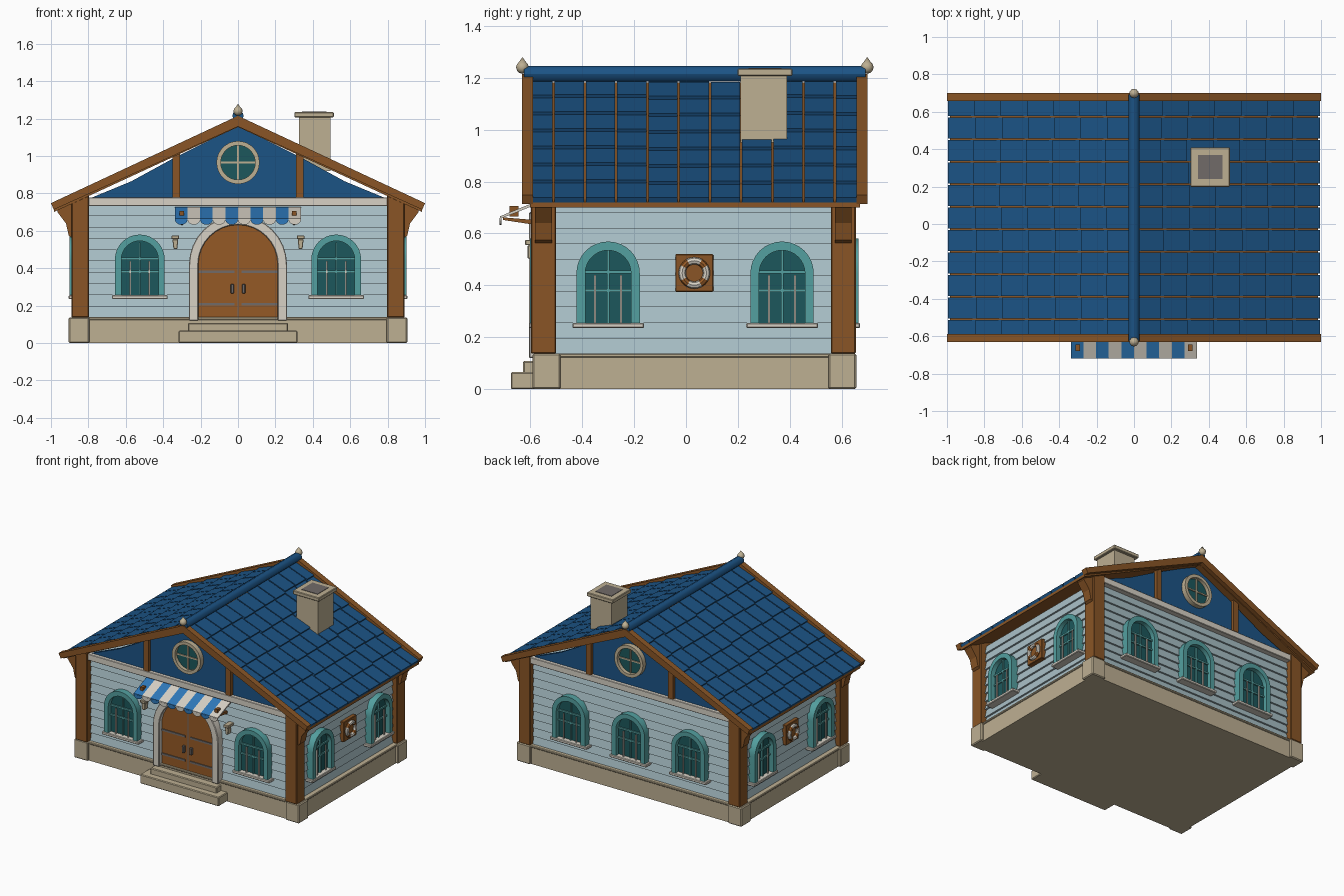
import bpy, bmesh, random
from math import sin, cos, pi, atan2
from mathutils import Matrix, Vector

random.seed(4)
if "Cube" in bpy.data.objects:
    bpy.data.objects.remove(bpy.data.objects["Cube"], do_unlink=True)


def material(name, r, g, b):
    m = bpy.data.materials.new(name)
    m.use_nodes = True
    col = [(c / 255) ** 2.2 for c in (r, g, b)] + [1]
    m.diffuse_color = col
    m.node_tree.nodes["Principled BSDF"].inputs["Base Color"].default_value = col
    return m


ROOF = material("roof blue", 33, 84, 132)
STRIPE = material("awning blue", 50, 120, 185)
WOOD = material("brown wood", 136, 86, 42)
DOOR = material("door wood", 148, 90, 42)
WALL = material("pale blue siding", 168, 191, 198)
TEAL = material("teal frame", 84, 158, 158)
GLASS = material("dark glass", 34, 88, 92)
STONE = material("sandstone", 188, 174, 145)
TRIM = material("off white trim", 214, 208, 196)
METAL = material("grey metal", 112, 106, 104)


def finish(name, bm, mat, m, bevel=0):
    bmesh.ops.recalc_face_normals(bm, faces=bm.faces)
    me = bpy.data.meshes.new(name)
    bm.to_mesh(me)
    bm.free()
    me.transform(m)
    me.materials.append(mat)
    ob = bpy.data.objects.new(name, me)
    bpy.context.scene.collection.objects.link(ob)
    if bevel:
        b = ob.modifiers.new("soft edges", 'BEVEL')
        b.width, b.segments = bevel, 1
    return ob


I = Matrix.Identity(4)


def prisms(name, parts, mat, m=I, bevel=0):
    """Each part is an XZ outline pushed from y0 to y1."""
    bm = bmesh.new()
    for pts, y0, y1 in parts:
        a = [bm.verts.new((x, y0, z)) for x, z in pts]
        b = [bm.verts.new((x, y1, z)) for x, z in pts]
        bm.faces.new(a)
        bm.faces.new(b)
        for i in range(len(a)):
            j = (i + 1) % len(a)
            bm.faces.new((a[i], a[j], b[j], b[i]))
    return finish(name, bm, mat, m, bevel)


def rect(x0, x1, z0, z1):
    return [(x0, z0), (x1, z0), (x1, z1), (x0, z1)]


def box(name, x, y, z, mat, m=I, bevel=0):
    return prisms(name, [(rect(*x, *z), *y)], mat, m, bevel)


def arc(r, cz, a0, a1, n=16):
    return [(r * cos(a0 + (a1 - a0) * i / n), cz + r * sin(a0 + (a1 - a0) * i / n)) for i in range(n + 1)]


def arch(hw, z0, spring):
    return [(hw, z0)] + arc(hw, spring, 0, pi) + [(-hw, z0)]


def arch_band(outer, inner, z0, spring):
    return arch(outer, z0, spring) + arch(inner, z0, spring)[::-1]


def side(x, y, turn):
    return Matrix.Translation((x, y, 0)) @ Matrix.Rotation(turn, 4, 'Z')


def at(m, x, z=0):
    return m @ Matrix.Translation((x, 0, z))


# Wall frames: local x runs along the wall, local -y points outward
FRONT, BACK = side(0, -.555, 0), side(0, .62, pi)
RIGHT, LEFT = side(.855, .032, pi / 2), side(-.855, .032, -pi / 2)

# Stone base, corner blocks and steps
box("base", (-.885, .885), (-.575, .64), (0, .125), STONE)
box("base_ledge", (-.893, .893), (-.583, .648), (.122, .138), STONE, bevel=.004)
for sx in (-1, 1):
    for y0 in (-.592, .548):
        box("base_corner", sorted((sx * .795, sx * .905)), (y0, y0 + .108), (0, .137), STONE, bevel=.006)
box("lower_step", (-.317, .317), (-.675, -.57), (0, .066), STONE, bevel=.005)
box("upper_step", (-.267, .267), (-.628, -.56), (.06, .108), STONE, bevel=.005)

# Overlapping wall boards
bm = bmesh.new()
for i in range(10):
    c = bmesh.ops.create_cube(bm, size=2)["verts"]
    for v in c:
        d = 0 if v.co.z < 0 else .013
        v.co = (v.co.x * (.858 - d), .032 + v.co.y * (.59 - d), .135 + .0605 * (i + (v.co.z > 0)))
finish("wall_boards", bm, WALL, I)

# Corner posts and eave brackets
for sx in (-1, 1):
    for y0 in (-.597, .558):
        post = [(.797, .137), (.89, .137), (.89, .748), (.797, .79)]
        prisms("corner_post", [([(sx * x, z) for x, z in post], y0, y0 + .096)], WOOD, bevel=.004)
        brace = [(.885, .56), (.905, .575), (.92, .64), (.965, .70), (.965, .72), (.885, .755)]
        prisms("eave_bracket", [([(sx * x, z) for x, z in brace], y0 + .016, y0 + .08)], WOOD)


def window(m, w=.133):
    z0, sp = .25, .447
    prisms("window_frame", [(arch_band(w, w - .034, z0, sp), -.045, .02)], TEAL, m)
    prisms("window_glass", [(arch(w - .03, z0, sp), -.012, .01)], GLASS, m)
    prisms("window_bars", [(rect(-.005, .005, z0, sp + .09), -.022, -.01),
                           (rect(.034 - w, w - .034, .375, .387), -.022, -.01),
                           (rect(.034 - w, w - .034, .445, .457), -.022, -.01)], TEAL, m)
    prisms("window_rails", [(rect(x - .004, x + .004, z0, .44), -.03, -.022) for x in (-.05, .05)], TRIM, m)
    box("window_sill", (-w - .016, w + .016), (-.05, .02), (.235, .256), TRIM, m, .004)


for x in (-.525, .525):
    window(at(FRONT, x))
for x in (-.48, 0, .48):
    window(at(BACK, x))
for m, s in ((RIGHT, 1), (LEFT, -1)):
    for y in (-.332, .338):
        window(at(m, s * y), .122)
    # Life ring on its board
    p = at(m, 0, .448)
    box("ring_board", (-.073, .073), (-.025, .02), (-.073, .073), WOOD, p, .003)
    bpy.ops.mesh.primitive_torus_add(major_radius=.047, minor_radius=.014, major_segments=24, minor_segments=8)
    ring = bpy.context.object
    ring.name = "life_ring"
    ring.data.transform(p @ Matrix.Translation((0, -.032, 0)) @ Matrix.Rotation(pi / 2, 4, 'X'))
    ring.data.materials.append(TRIM)
    ring.data.materials.append(DOOR)
    for f in ring.data.polygons:
        c = p.inverted() @ f.center
        f.material_index = int(cos(4 * atan2(c.z, c.x)) < -.2)

# Gables with band, studs and round window
for m in (FRONT, BACK):
    half = [(.8, .77), (.57, .865), (.35, .985)]
    prisms("gable", [(half + [(0, 1.16)] + [(-x, z) for x, z in half[::-1]], -.005, .02)], ROOF, m)
    box("gable_band", (-.8, .8), (-.03, .02), (.732, .778), TRIM, m, .003)
    prisms("gable_studs", [(rect(x - .02, x + .02, .778, 1.015), -.03, .01) for x in (-.33, .33)], WOOD, m)
    c = .965
    prisms("round_window_ring", [(arc(.115, c, a, a + pi) + arc(.092, c, a, a + pi)[::-1], -.04, .01)
                                 for a in (0, pi)], STONE, m)
    prisms("round_window_glass", [(arc(.095, c, 0, 2 * pi, 32)[:-1], -.014, .01)], GLASS, m)
    prisms("round_window_bars", [(rect(-.005, .005, c - .093, c + .093), -.022, -.01),
                                 (rect(-.093, .093, c - .005, c + .005), -.021, -.01)], STONE, m)

# Roof: boards, tiles and rake boards on both slopes
down = Vector((.985, -.46))
length = down.length
down.normalize()
up = Vector((-down.y, down.x))
ROWS, COLS, PITCH = 7, 11, .1203
for sx in (-1, 1):
    def slope(pts):
        return [(sx * x, z) for x, z in pts]

    prisms("roof_boards", [(slope([(0, 1.182), (.985, .722), (.985, .70), (0, 1.155)]), -.6, .67)], WOOD)
    tiles = []
    for c in range(COLS):
        y0 = -.63 + c * PITCH
        shift = random.uniform(-.01, .01)
        for r in range(ROWS):
            s0 = max(0, r * length / ROWS + shift)
            s1 = length if r == ROWS - 1 else (r + 1) * length / ROWS + shift
            prof = [Vector((0, 1.18)) + down * s + up * h
                    for s, h in ((s0, 0), (s1, 0), (s1, .02), (s0, .007))]
            tiles.append((slope(prof), max(y0 + .004, -.6), min(y0 + PITCH - .004, .67)))
    prisms("roof_tiles", tiles, ROOF)
    for y0 in (-.632, .657):
        prisms("rake_board", [(slope([(0, 1.215), (1, .748), (.985, .713), (0, 1.158)]), y0, y0 + .043)], WOOD)

# Ridge roll and finials
ridge = prisms("ridge_roll", [(arc(.03, 1.215, 0, 2 * pi, 12)[:-1], -.625, .692)], ROOF)
for y in (-.63, .698):
    bm = bmesh.new()
    bmesh.ops.create_icosphere(bm, subdivisions=2, radius=.025)
    bmesh.ops.create_cone(bm, segments=10, radius1=.018, radius2=0, depth=.025,
                          matrix=Matrix.Translation((0, 0, .027)))
    finish("ridge_finial", bm, STONE, Matrix.Translation((0, y, 1.24)))

# Chimney
box("chimney", (.325, .495), (.21, .39), (.92, 1.21), STONE)
box("chimney_cap", (.302, .512), (.198, .41), (1.207, 1.235), STONE, bevel=.004)
box("chimney_opening", (.342, .472), (.24, .368), (1.23, 1.238), METAL)

# Arched double door
prisms("door_surround", [(arch_band(.262, .212, .12, .42), -.05, .02)], TRIM, FRONT, .004)
prisms("door_leaves", [(arch(.215, .12, .42), -.018, .01)], DOOR, FRONT)
prisms("door_straps", [(rect(-.004, .004, .13, .63), -.022, -.01)] +
       [(rect(*sorted((s * .02, s * .21)), z, z + .014), -.024, -.01)
        for s in (-1, 1) for z in (.2, .375)], METAL, FRONT)
prisms("door_handles", [(rect(s * .03 - .009, s * .03 + .009, .265, .315), -.036, -.01)
                        for s in (-1, 1)], METAL, FRONT, .003)

# Wall lanterns
for x in (-.335, .335):
    prisms("lantern", [(rect(x - .02, x + .02, .555, .575), -.065, .01),
                       ([(x - .01, .503), (x + .01, .503), (x + .016, .555), (x - .016, .555)], -.055, -.02)],
           STONE, FRONT, .003)

# Striped awning with scalloped edge
WIDTH = .0675
turned = Matrix.Rotation(pi / 2, 4, 'Z')
sheet = [(-.565, .728), (-.717, .666), (-.717, .656), (-.565, .716)]
for first, mat in ((0, STRIPE), (1, TRIM)):
    xs = [-5 * WIDTH + i * WIDTH for i in range(first, 10, 2)]
    prisms("awning_stripes", [(sheet, -x - WIDTH, -x) for x in xs], mat, turned)
    drop = [(p, q) for p, q in arc(WIDTH / 2, 0, pi, 2 * pi, 8)]
    prisms("awning_scallops", [([(x + WIDTH / 2 + p, .66 + q * .8) for p, q in drop], -.718, -.71)
                               for x in xs], mat)
for x in (-.3, .3):
    box("awning_fixing", (x - .012, x + .012), (-.68, -.645), (.665, .705), WOOD)
    prisms("awning_arm", [([(-.56, .63), (-.56, .65), (-.705, .662), (-.705, .652)], -x - .006, -x + .006)],
           WOOD, turned)

# Smooth only the rounded parts
bpy.ops.object.select_all(action='DESELECT')
for ob in bpy.context.scene.objects:
    if ob.name.startswith(("life_ring", "ridge", "round_window", "window_frame", "door_surround")):
        ob.select_set(True)
        bpy.context.view_layer.objects.active = ob
bpy.ops.object.shade_smooth_by_angle()
